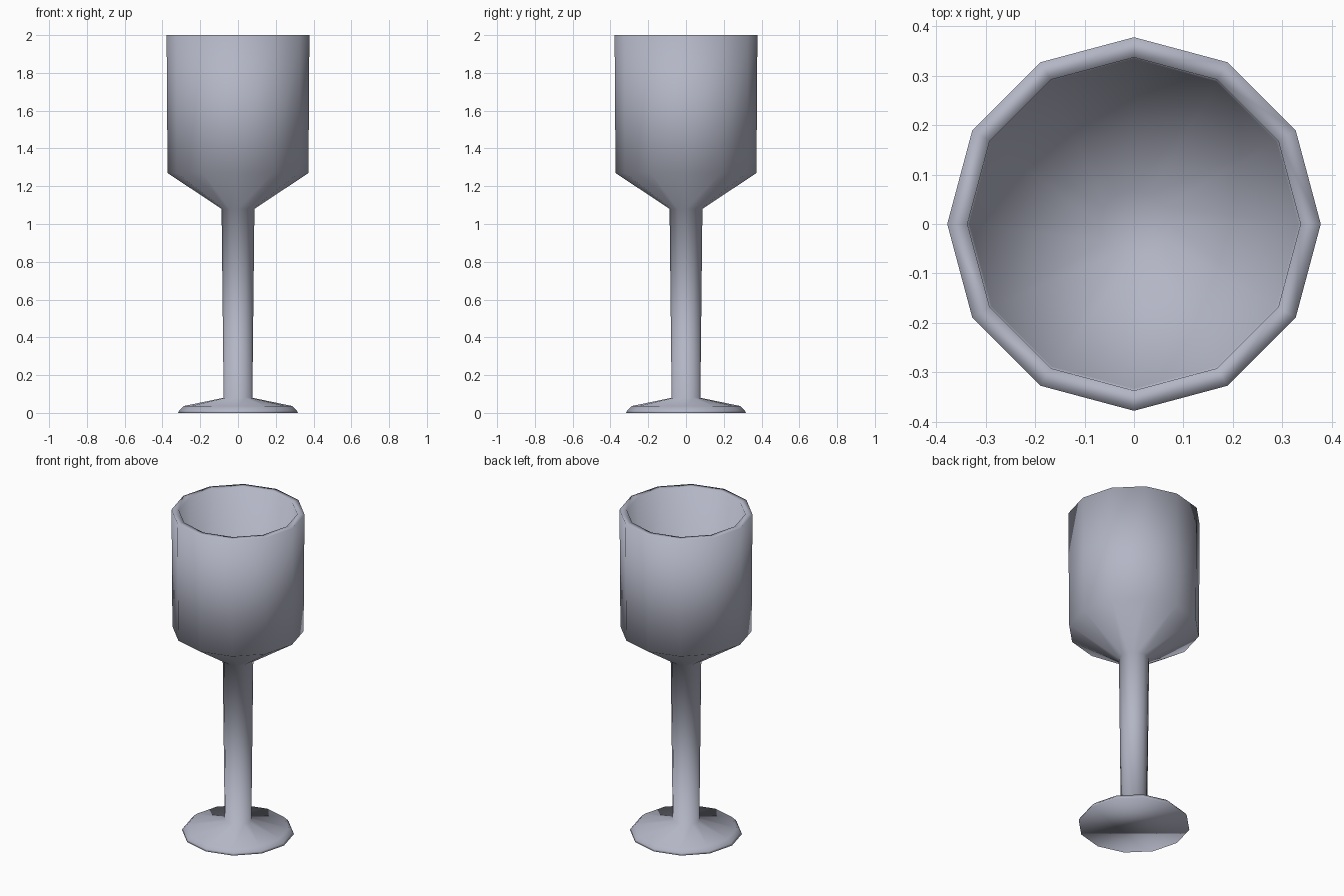
import bpy, bmesh, math

if "Cube" in bpy.data.objects:
    bpy.data.objects.remove(bpy.data.objects["Cube"])

SIDES = 12

# One flat colour for the whole glass
mat = bpy.data.materials.new("blue_grey")
mat.diffuse_color = (0.45, 0.465, 0.56, 1)
mat.use_nodes = True
mat.node_tree.nodes["Principled BSDF"].inputs["Base Color"].default_value = mat.diffuse_color


def lathe(name, profile):
    """Spin a (radius, height) profile into a smooth 12-sided solid, capping both ends."""
    bm = bmesh.new()
    rings = []
    for r, z in profile:
        rings.append([bm.verts.new((r * math.cos(2 * math.pi * i / SIDES),
                                    r * math.sin(2 * math.pi * i / SIDES), z))
                      for i in range(SIDES)])
    for a, b in zip(rings, rings[1:]):
        for i in range(SIDES):
            j = (i + 1) % SIDES
            bm.faces.new((a[i], a[j], b[j], b[i]))
    bm.faces.new(rings[0][::-1])
    bm.faces.new(rings[-1])
    for f in bm.faces:
        f.smooth = True
    mesh = bpy.data.meshes.new(name)
    bm.to_mesh(mesh)
    bm.free()
    mesh.materials.append(mat)
    obj = bpy.data.objects.new(name, mesh)
    bpy.context.collection.objects.link(obj)
    return obj


lathe("wine_glass", [
    # foot
    (0.318, 0.0), (0.312, 0.012), (0.288, 0.036), (0.076, 0.08),
    # stem
    (0.087, 1.08),
    # bowl outside
    (0.373, 1.27), (0.378, 2.0),
    # rim and bowl inside
    (0.337, 2.0), (0.333, 1.293), (0.07, 1.12),
])
